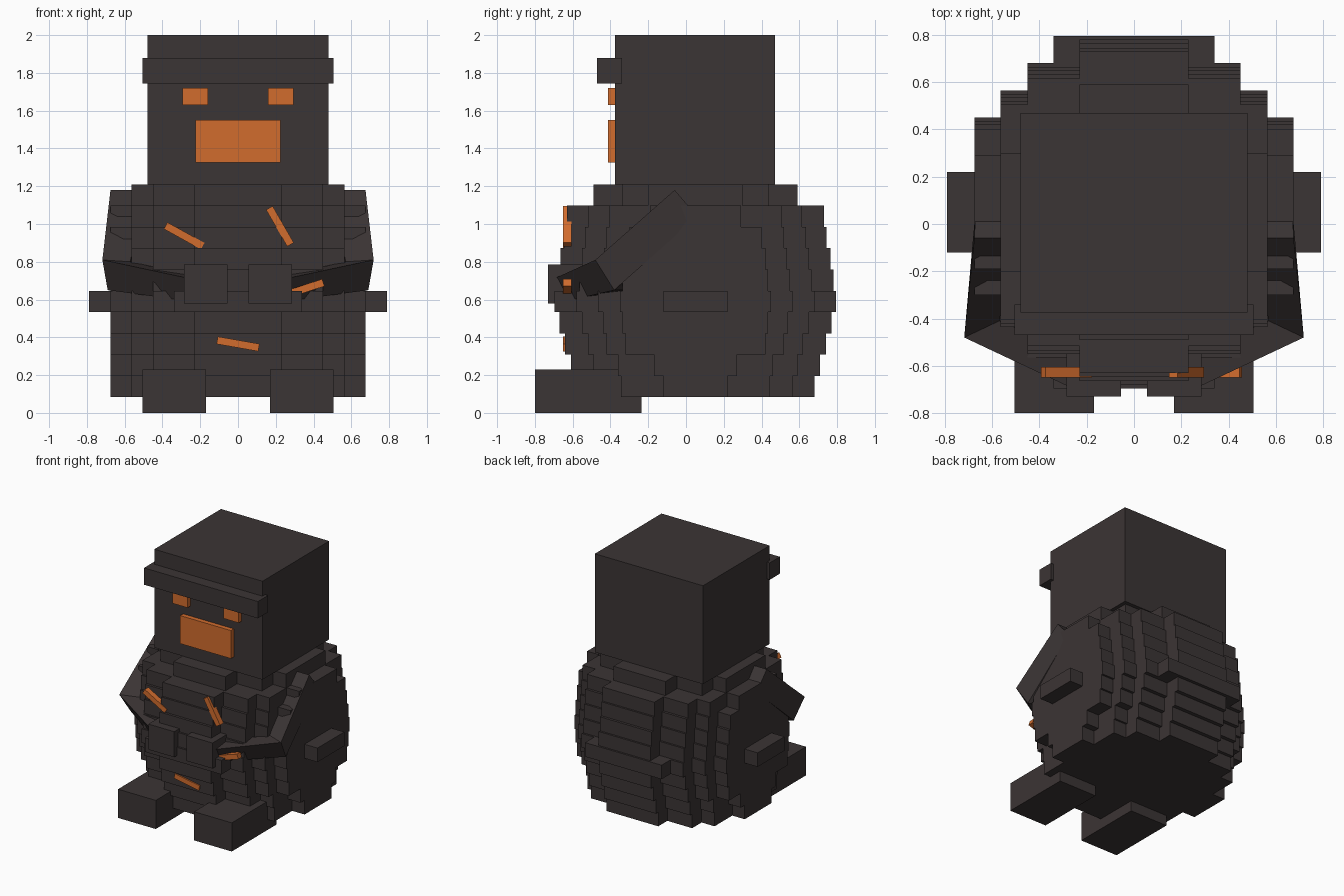
import bpy, bmesh
from math import radians
from mathutils import Matrix, Vector

if "Cube" in bpy.data.objects:
    bpy.data.objects.remove(bpy.data.objects["Cube"], do_unlink=True)


def material(name, colour):
    mat = bpy.data.materials.new(name)
    mat.use_nodes = True
    mat.diffuse_color = (*colour, 1)
    bsdf = next(n for n in mat.node_tree.nodes if n.type == 'BSDF_PRINCIPLED')
    bsdf.inputs["Base Color"].default_value = (*colour, 1)
    return mat


charcoal = material("charcoal", (0.044, 0.035, 0.035))
orange = material("orange", (0.64, 0.15, 0.027))


def finish(bm, name, mat):
    bmesh.ops.recalc_face_normals(bm, faces=bm.faces[:])
    mesh = bpy.data.meshes.new(name)
    bm.to_mesh(mesh)
    bm.free()
    mesh.materials.append(mat)
    obj = bpy.data.objects.new(name, mesh)
    bpy.context.scene.collection.objects.link(obj)
    return obj


def box(name, xs, ys, zs, mat, tilt=0):
    """Box between two limits per axis, tilted in the front plane."""
    bm = bmesh.new()
    centre = Vector([sum(r) / 2 for r in (xs, ys, zs)])
    size = [r[1] - r[0] for r in (xs, ys, zs)]
    turn = Matrix.Rotation(radians(-tilt), 4, 'Y')
    bmesh.ops.create_cube(bm, size=1, matrix=Matrix.Translation(centre) @ turn
                          @ Matrix.Diagonal((*size, 1)))
    return finish(bm, name, mat)


# Body: stacked stepped slabs, each a list of half depths from centre outward
HALF_WIDTHS = (0.23, 0.45, 0.565, 0.675)
BASE, STEP, MID_Y = 0.083, 0.1127, 0.05
LAYERS = [
    (0.63, 0.515, 0.395, 0.17),
    (0.66, 0.54, 0.41, 0.22),
    (0.69, 0.57, 0.47, 0.37),
    (0.72, 0.60, 0.49, 0.385),
    (0.745, 0.63, 0.515, 0.40),
    (0.73, 0.615, 0.50, 0.385),
    (0.715, 0.60, 0.485, 0.37),
    (0.695, 0.585, 0.47, 0.35),
    (0.68, 0.565, 0.455, 0.24),
    (0.54, 0.39, 0.25),
]


def stepped_slab(bm, steps, z0, z1):
    """Extrude a four-way symmetric staircase outline."""
    quarter = []
    for i, (hx, hy) in enumerate(steps):
        quarter.append((hx, hy))
        if i + 1 < len(steps):
            quarter.append((hx, steps[i + 1][1]))
    half = quarter + [(x, -y) for x, y in reversed(quarter)]
    loop = half + [(-x, y) for x, y in reversed(half)]
    face = bm.faces.new([bm.verts.new((x, y + MID_Y, z0)) for x, y in loop])
    out = bmesh.ops.extrude_face_region(bm, geom=[face])
    top = [v for v in out["geom"] if isinstance(v, bmesh.types.BMVert)]
    bmesh.ops.translate(bm, verts=top, vec=(0, 0, z1 - z0))
    if not face.is_valid or len(face.link_loops if hasattr(face, "link_loops") else face.loops) == 0:
        return


bm = bmesh.new()
for i, depths in enumerate(LAYERS):
    steps = list(zip(HALF_WIDTHS, depths))
    if i == 4:      # widest slab reaches one block further on every side
        steps[0] = (0.34, depths[0])
        steps.append((0.79, 0.17))
    stepped_slab(bm, steps, BASE + i * STEP, BASE + (i + 1) * STEP)
finish(bm, "body", charcoal)

# Head and face
box("head", (-0.48, 0.48), (-0.375, 0.47), (1.21, 2.0), charcoal)
box("brow", (-0.505, 0.505), (-0.47, -0.34), (1.745, 1.88), charcoal)
box("mouth", (-0.225, 0.225), (-0.412, -0.37), (1.325, 1.55), orange)

# Arm: three square rings joined into an upper arm and forearm
ARM_RINGS = [
    [(0.675, -0.06, 1.18), (0.50, -0.06, 1.18), (0.50, 0.06, 1.04), (0.67, 0.06, 1.04)],
    [(0.718, -0.48, 0.81), (0.57, -0.41, 0.80), (0.55, -0.30, 0.65), (0.69, -0.38, 0.65)],
    [(0.25, -0.70, 0.71), (0.20, -0.57, 0.72), (0.20, -0.52, 0.60), (0.25, -0.64, 0.59)],
]


def arm(name, side):
    bm = bmesh.new()
    rings = [[bm.verts.new((side * x, y, z)) for x, y, z in r] for r in ARM_RINGS]
    for a, b in zip(rings, rings[1:]):
        for k in range(4):
            n = (k + 1) % 4
            bm.faces.new((a[k], a[n], b[n], b[k]))
    bm.faces.new(rings[0])
    bm.faces.new(rings[-1])
    finish(bm, name, charcoal)


# Paired parts
for label, side in (("left", 1), ("right", -1)):
    def span(a, b):
        return tuple(sorted((side * a, side * b)))
    box(label + "_eye", span(0.16, 0.295), (-0.412, -0.37), (1.63, 1.72), orange)
    box(label + "_foot", span(0.17, 0.505), (-0.80, -0.235), (0, 0.23), charcoal)
    box(label + "_hand", span(0.055, 0.285), (-0.73, -0.55), (0.58, 0.785), charcoal)
    arm(label + "_arm", side)

# Slanted chest and belly strips: centre x, centre z, tilt
STRIPS = {
    "right_chest_strip": (-0.285, 0.937, -29),
    "left_chest_strip": (0.222, 0.988, -60),
    "side_strip": (0.345, 0.655, 18),
    "belly_strip": (0.0, 0.365, -10),
}
for name, (x, z, tilt) in STRIPS.items():
    box(name, (x - 0.112, x + 0.112), (-0.65, -0.605), (z - 0.02, z + 0.02), orange, tilt)
